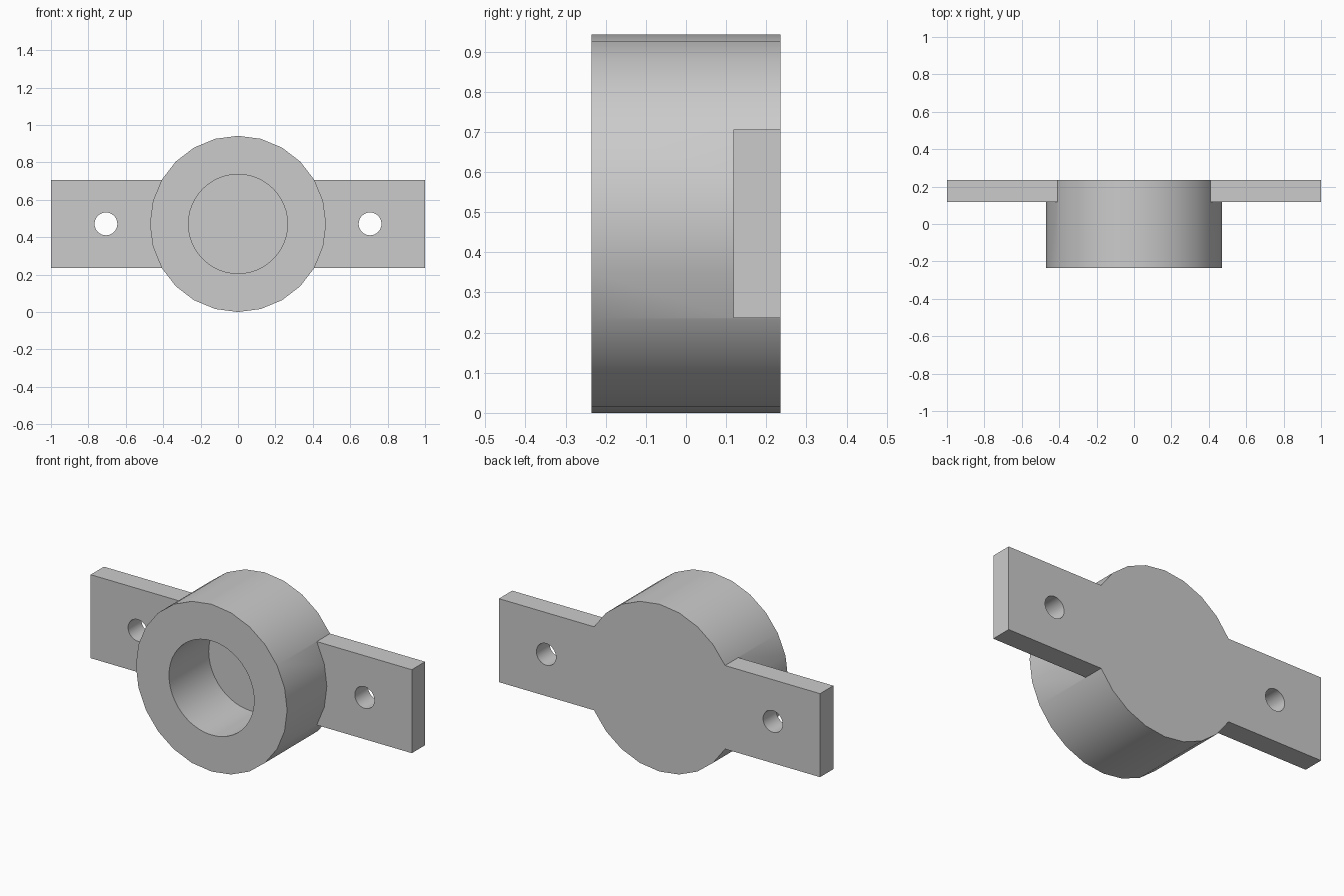
import bpy
import math

if "Cube" in bpy.data.objects:
    bpy.data.objects.remove(bpy.data.objects["Cube"], do_unlink=True)

R = 0.471            # outer radius and centre height
DEPTH = R            # hub length along y
BACK = DEPTH / 2     # rear face
PLATE = DEPTH / 4    # mounting ear and floor thickness
FLOOR = BACK - PLATE

# One flat colour
grey = bpy.data.materials.new("light_grey")
grey.use_nodes = True
colour = (0.6, 0.6, 0.6, 1)
grey.diffuse_color = colour
grey.node_tree.nodes["Principled BSDF"].inputs["Base Color"].default_value = colour


def cylinder(name, radius, x, y0, y1, sides):
    """Cylinder running along y from y0 to y1."""
    bpy.ops.mesh.primitive_cylinder_add(
        vertices=sides, radius=radius, depth=y1 - y0,
        location=(x, (y0 + y1) / 2, R), rotation=(math.pi / 2, 0, 0))
    obj = bpy.context.object
    obj.name = name
    obj.data.materials.append(grey)
    return obj


def combine(target, tool, operation):
    """Apply a boolean to the target and discard the tool."""
    tool.hide_render = True
    mod = target.modifiers.new(operation, 'BOOLEAN')
    mod.operation = operation
    mod.solver = 'EXACT'
    mod.object = tool
    bpy.ops.object.select_all(action='DESELECT')
    bpy.context.view_layer.objects.active = target
    target.select_set(True)
    bpy.ops.object.modifier_apply(modifier=mod.name)
    bpy.data.objects.remove(tool, do_unlink=True)


# Round hub
hub = cylinder("flanged_hub", R, 0, -BACK, BACK, 24)

# Mounting ears, flush with the rear face
bpy.ops.mesh.primitive_cube_add(size=1, location=(0, BACK - PLATE / 2, R))
ears = bpy.context.object
ears.name = "mounting_ears"
ears.scale = (2, PLATE, 0.47)
bpy.ops.object.transform_apply(location=False, rotation=False, scale=True)
ears.data.materials.append(grey)
combine(hub, ears, 'UNION')

# Blind bore, open at the front
combine(hub, cylinder("bore_cutter", 0.265, 0, -0.5, FLOOR, 48), 'DIFFERENCE')

# Screw hole through each ear
for side in (-1, 1):
    hole = cylinder("screw_hole_cutter", 0.061, side * 0.706, 0, 0.5, 32)
    combine(hub, hole, 'DIFFERENCE')

bpy.ops.object.shade_smooth_by_angle(angle=math.radians(30))
